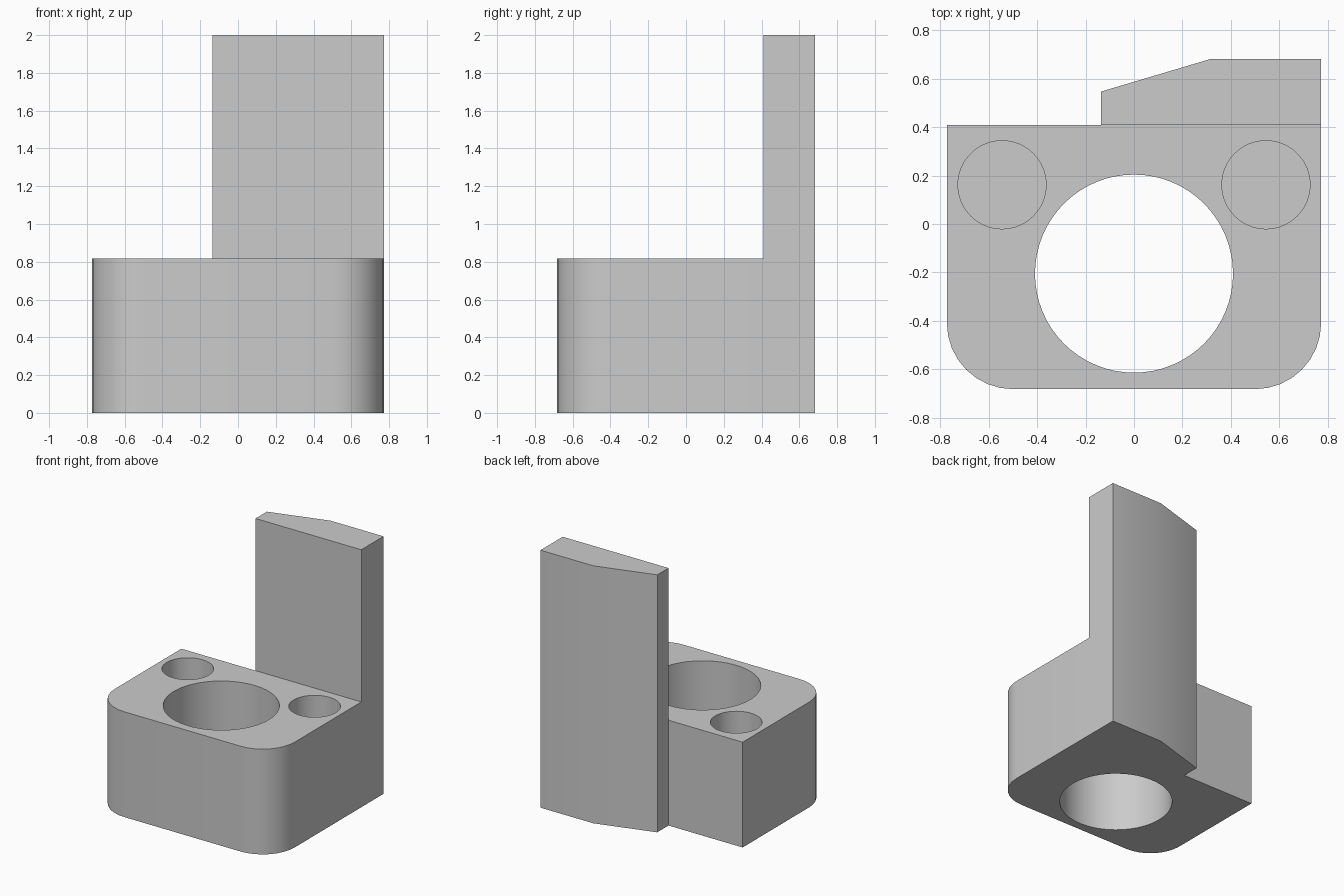
import bpy
import bmesh
from math import cos, sin, pi, radians

cube = bpy.data.objects.get("Cube")
if cube:
    bpy.data.objects.remove(cube, do_unlink=True)

HALF_WIDTH, FRONT, SEAM, BACK = 0.773, -0.682, 0.409, 0.682
BLOCK_TOP, TOP = 0.818, 2.0
CORNER = 0.273

grey = bpy.data.materials.new("plain grey")
grey.use_nodes = True
grey.diffuse_color = (0.6, 0.6, 0.6, 1)
grey.node_tree.nodes["Principled BSDF"].inputs["Base Color"].default_value = (0.6, 0.6, 0.6, 1)


def arc(cx, cy, radius, start, end, steps):
    angles = [start + (end - start) * i / steps for i in range(steps + 1)]
    return [(cx + radius * cos(a), cy + radius * sin(a)) for a in angles]


def prism(name, outline, bottom, top):
    """Extrude a counter-clockwise outline between two heights."""
    bm = bmesh.new()
    face = bm.faces.new([bm.verts.new((x, y, bottom)) for x, y in outline])
    result = bmesh.ops.extrude_face_region(bm, geom=[face], use_keep_orig=True)
    for v in result["geom"]:
        if isinstance(v, bmesh.types.BMVert):
            v.co.z = top
    bmesh.ops.recalc_face_normals(bm, faces=bm.faces)
    mesh = bpy.data.meshes.new(name)
    bm.to_mesh(mesh)
    bm.free()
    mesh.materials.append(grey)
    obj = bpy.data.objects.new(name, mesh)
    bpy.context.collection.objects.link(obj)
    return obj


def combine(target, other, operation):
    """Apply a boolean and discard the helper."""
    mod = target.modifiers.new("boolean", 'BOOLEAN')
    mod.operation, mod.solver, mod.object = operation, 'EXACT', other
    bpy.context.view_layer.objects.active = target
    bpy.ops.object.modifier_apply(modifier=mod.name)
    bpy.data.objects.remove(other, do_unlink=True)


def cylinder(name, x, y, radius, bottom):
    ring = arc(x, y, radius, 0, 2 * pi, 64)[:-1]
    return prism(name, ring, bottom, BLOCK_TOP + 0.1)


# Block with two rounded front corners
inner_x, inner_y = HALF_WIDTH - CORNER, FRONT + CORNER
outline = [(HALF_WIDTH, SEAM), (-HALF_WIDTH, SEAM)]
outline += arc(-inner_x, inner_y, CORNER, pi, 1.5 * pi, 8)
outline += arc(inner_x, inner_y, CORNER, 1.5 * pi, 2 * pi, 8)
bracket = prism("bracket", outline, 0, BLOCK_TOP)

# Tall back plate with a tapered rear face
plate = prism("back_plate", [(-0.136, SEAM), (HALF_WIDTH, SEAM), (HALF_WIDTH, BACK),
                             (0.318, BACK), (-0.136, 0.547)], 0, TOP)
combine(bracket, plate, 'UNION')

# Central through bore and two blind holes
combine(bracket, cylinder("bore_cutter", 0, -0.205, 0.409, -0.1), 'DIFFERENCE')
for side in (-1, 1):
    combine(bracket, cylinder("hole_cutter", side * 0.545, 0.162, 0.182, 0.27), 'DIFFERENCE')

# Smooth the rounded walls, keep edges crisp
bpy.ops.object.select_all(action='DESELECT')
bracket.select_set(True)
bpy.context.view_layer.objects.active = bracket
bpy.ops.object.shade_smooth_by_angle(angle=radians(30))
